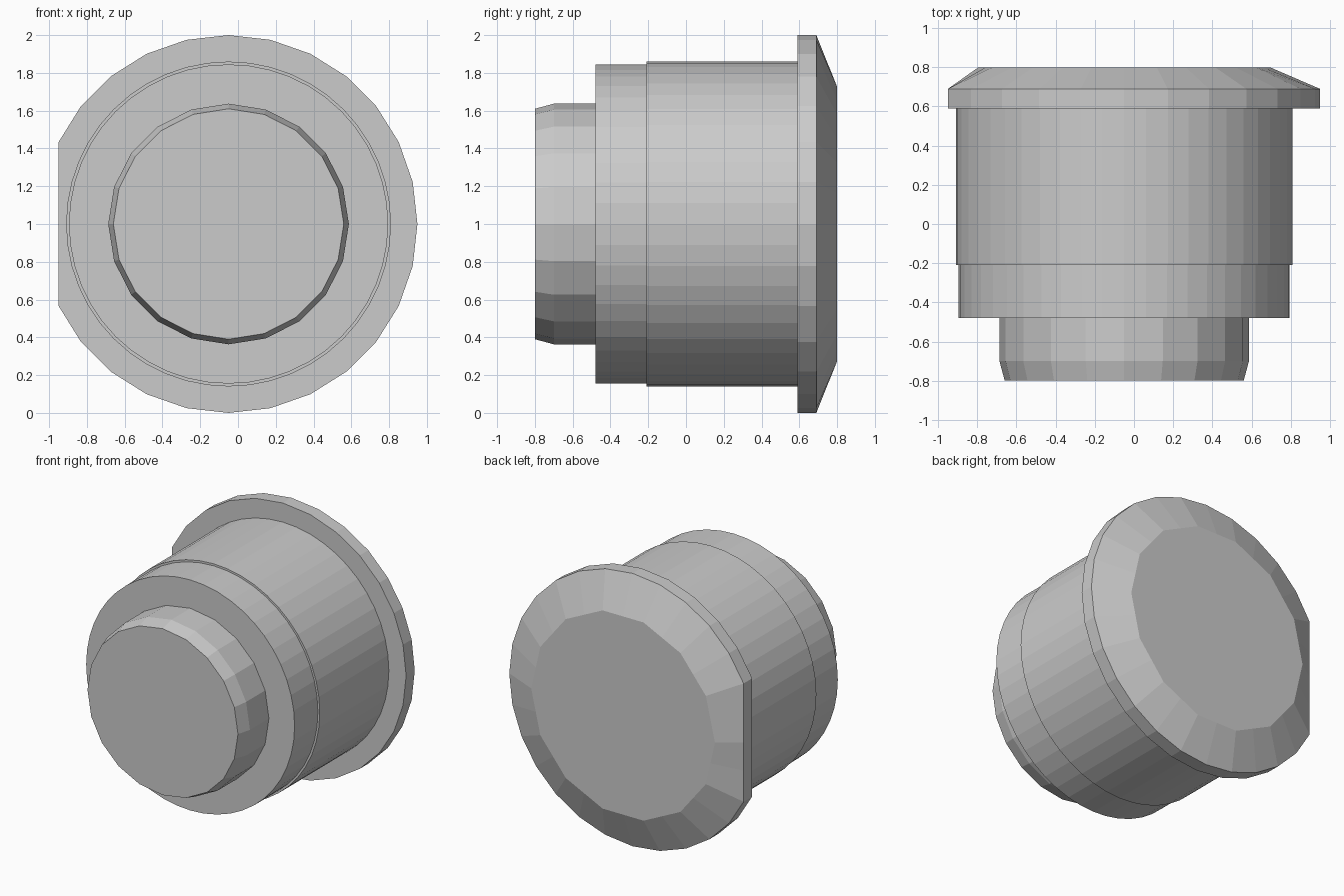
import bpy, bmesh, math

if "Cube" in bpy.data.objects:
    bpy.data.objects.remove(bpy.data.objects["Cube"])

CX, CZ = -0.05, 1.0          # the turning axis runs along y through this point
FLAT = -0.95                 # x of the flat cut on the flange


def turned(name, profile, sides, cap_front=False, cap_back=False, flat=False, coarse_end=False):
    """Revolve (radius, y) points, front to back, around the axis."""
    bm = bmesh.new()
    rings = []
    for n, (r, y) in enumerate(profile):
        ring = []
        for k in range(sides):
            a = 2 * math.pi * k / sides
            # the last ring may have half the sides: odd points sit mid-edge
            rk = r * math.cos(2 * math.pi / sides) if coarse_end and n == len(profile) - 1 and k % 2 else r
            x = CX + rk * math.cos(a)
            z = CZ + rk * math.sin(a)
            if flat and x < FLAT:
                # slide along the radius onto the flat
                s = (FLAT - CX) / (x - CX)
                x, z = FLAT, CZ + (z - CZ) * s
            ring.append(bm.verts.new((x, y, z)))
        rings.append(ring)
    for a, b in zip(rings, rings[1:]):
        for k in range(sides):
            j = (k + 1) % sides
            bm.faces.new((a[k], a[j], b[j], b[k]))
    if cap_front:
        bm.faces.new(rings[0])
    if cap_back:
        bm.faces.new(rings[-1][::-1])
    # orient so the faces point away from the axis / out of the caps
    for f in bm.faces:
        c = f.calc_center_median()
        n = f.normal
        f.normal_update()
        n = f.normal
        radial = n.x * (c.x - CX) + n.z * (c.z - CZ)
        if abs(n.y) > 0.999:
            outward = n.y > 0 if cap_back and c.y > 0.7 else n.y < 0
        else:
            outward = radial > 0
        if not outward:
            f.normal_flip()
    me = bpy.data.meshes.new(name)
    bm.to_mesh(me)
    bm.free()
    ob = bpy.data.objects.new(name, me)
    bpy.context.collection.objects.link(ob)
    return ob


# small front plunger with a slight taper at its end
turned("front_tip", [(0.61, -0.80), (0.637, -0.70), (0.637, -0.475)], 20, cap_front=True)

# main barrel with a shallow step
turned("barrel", [(0.62, -0.48), (0.845, -0.48), (0.845, -0.21),
                  (0.86, -0.21), (0.86, 0.595)], 48)

# rear flange with one flat side and a wide chamfer
turned("rear_flange", [(0.845, 0.59), (1.0, 0.59), (1.0, 0.69), (0.745, 0.80)],
       28, cap_back=True, flat=True, coarse_end=True)
